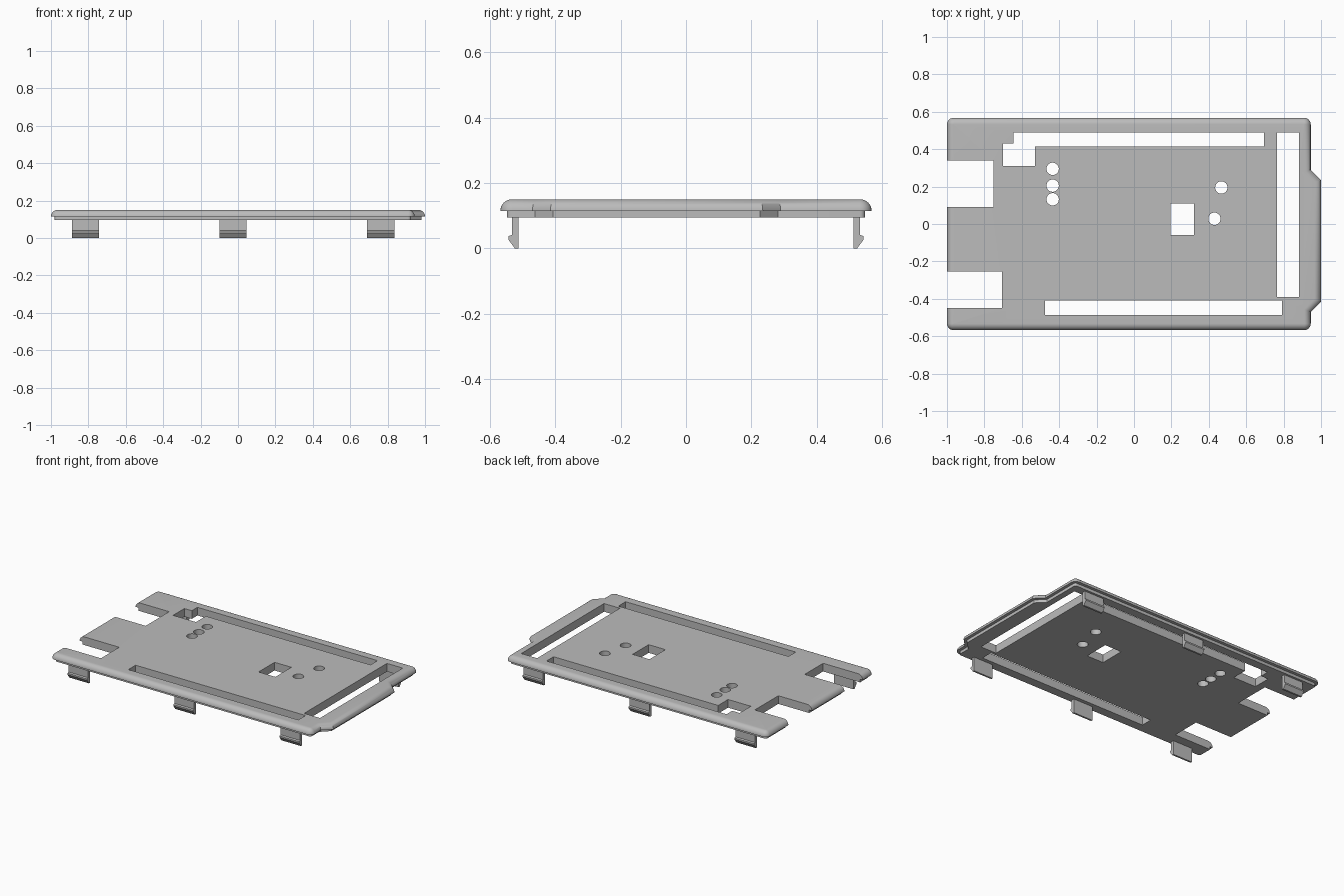
import bpy, bmesh, math
from mathutils import Vector

if "Cube" in bpy.data.objects:
    bpy.data.objects.remove(bpy.data.objects["Cube"])

grey = bpy.data.materials.new("plain grey")
grey.use_nodes = True
COLOR = (0.5, 0.5, 0.5, 1)
grey.diffuse_color = COLOR
grey.node_tree.nodes["Principled BSDF"].inputs["Base Color"].default_value = COLOR


def make(name, loops):
    """Skin a stack of matching loops into a closed solid."""
    bm = bmesh.new()
    rings = [[bm.verts.new(p) for p in loop] for loop in loops]
    n = len(rings[0])
    for a, b in zip(rings, rings[1:]):
        for i in range(n):
            j = (i + 1) % n
            bm.faces.new((a[i], a[j], b[j], b[i]))
    bm.faces.new(rings[0][::-1])
    bm.faces.new(rings[-1])
    bmesh.ops.recalc_face_normals(bm, faces=bm.faces)
    mesh = bpy.data.meshes.new(name)
    bm.to_mesh(mesh)
    bm.free()
    mesh.materials.append(grey)
    obj = bpy.data.objects.new(name, mesh)
    bpy.context.collection.objects.link(obj)
    return obj


# Outline as (x, y, corner radius), counter-clockwise
R = 0.036
outline = [(-1, -0.568, R), (0.945, -0.568, R), (0.945, -0.47, 0), (1, -0.415, 0),
           (1, 0.235, 0), (0.945, 0.29, 0), (0.945, 0.568, R), (-1, 0.568, R)]


def inset_loop(d, z):
    """Outline moved inward by d, with its main corners rounded."""
    pts = [Vector(p[:2]) for p in outline]
    loop = []
    for i, p in enumerate(pts):
        e1 = (p - pts[i - 1]).normalized()
        e2 = (pts[(i + 1) % len(pts)] - p).normalized()
        n1, n2 = Vector((-e1.y, e1.x)), Vector((-e2.y, e2.x))
        miter = (n1 + n2) / (1 + n1.dot(n2))
        if outline[i][2] == 0:
            q = p + miter * d
            loop.append((q.x, q.y, z))
            continue
        center, r = p + miter * R, R - d
        start = math.atan2(-n1.y, -n1.x)
        for k in range(7):
            a = start + k * math.pi / 12
            loop.append((center.x + r * math.cos(a), center.y + r * math.sin(a), z))
    return loop


# Cover plate: recessed lip below, quarter-round rim above
LOW, RIM, TOP = 0.095, 0.115, 0.15
layers = [(0.02, LOW), (0.02, RIM)]
for k in range(9):
    a = k * math.pi / 16
    layers.append((0.035 * (1 - math.cos(a)), RIM + (TOP - RIM) * math.sin(a)))
plate = make("cover_plate", [inset_loop(d, z) for d, z in layers])


def cut(points):
    cutter = make("cutter", [[(x, y, z) for x, y in points] for z in (0.05, 0.2)])
    cutter.hide_render = True
    mod = plate.modifiers.new("cut", 'BOOLEAN')
    mod.operation, mod.solver, mod.object = 'DIFFERENCE', 'EXACT', cutter
    bpy.context.view_layer.objects.active = plate
    bpy.ops.object.modifier_apply(modifier=mod.name)
    bpy.data.objects.remove(cutter)


def box(x0, x1, y0, y1):
    return [(x0, y0), (x1, y0), (x1, y1), (x0, y1)]


# Connector notches, long slots and the square window
cut(box(-1.1, -0.75, 0.09, 0.34))
cut(box(-1.1, -0.705, -0.45, -0.255))
cut(box(0.765, 0.883, -0.39, 0.49))
cut(box(-0.475, 0.79, -0.487, -0.41))
cut(box(0.195, 0.32, -0.06, 0.11))

# Stepped slot along the back
cut([(-0.7, 0.31), (-0.53, 0.31), (-0.53, 0.415), (0.695, 0.415),
     (0.695, 0.49), (-0.645, 0.49), (-0.645, 0.43), (-0.7, 0.43)])

# Round holes
for cx, cy in [(-0.435, 0.295), (-0.435, 0.205), (-0.435, 0.132), (0.467, 0.195), (0.43, 0.028)]:
    cut([(cx + 0.033 * math.cos(t * math.pi / 16), cy + 0.033 * math.sin(t * math.pi / 16))
         for t in range(32)])

# Snap clips: barbed profile in (y, z), three per long side
barb = [(0.512, 0.1), (0.512, 0), (0.524, 0), (0.544, 0.027),
        (0.544, 0.037), (0.533, 0.041), (0.533, 0.1)]
for side, sign in (("front", -1), ("back", 1)):
    for i, x in enumerate((-0.815, -0.027, 0.763)):
        make(f"{side}_clip_{i + 1}",
             [[(x + dx, sign * y, z) for y, z in barb] for dx in (-0.073, 0.073)])

# Smooth the rounded rim and holes, keep edges sharp
bpy.ops.object.select_all(action='DESELECT')
plate.select_set(True)
bpy.context.view_layer.objects.active = plate
bpy.ops.object.shade_smooth_by_angle(angle=math.radians(30))
